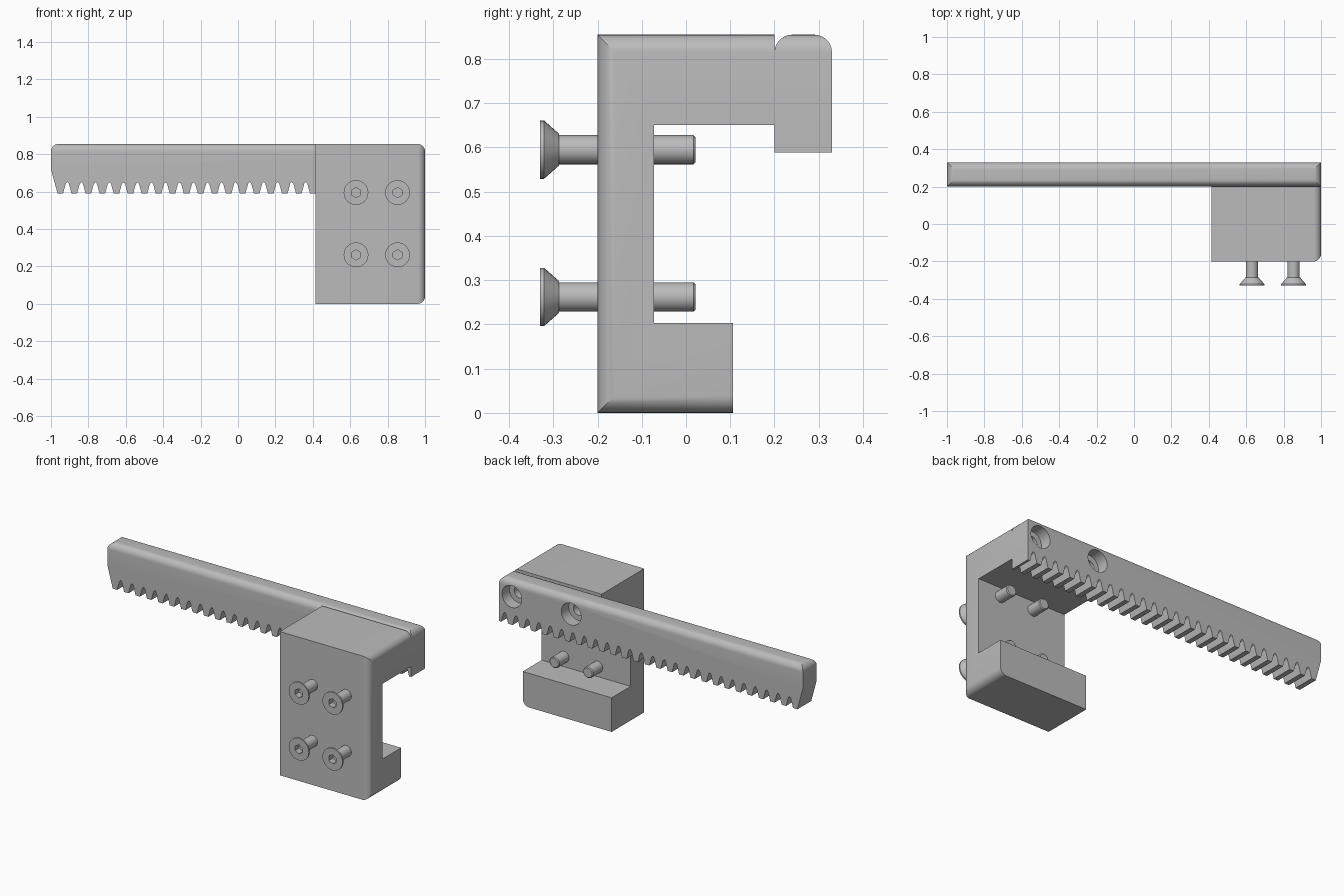
import bpy, bmesh, math
from mathutils import Vector

cube = bpy.data.objects.get("Cube")
if cube:
    bpy.data.objects.remove(cube, do_unlink=True)

grey = bpy.data.materials.new("plain_grey")
grey.use_nodes = True
COLOUR = (0.5, 0.5, 0.5, 1)
grey.diffuse_color = COLOUR
grey.node_tree.nodes["Principled BSDF"].inputs["Base Color"].default_value = COLOUR

TOP = 0.855
ARM_BACK = 0.2       # where the clamp meets the rack
BLOCK_LEFT = 0.415


def finish(name, bm):
    bmesh.ops.recalc_face_normals(bm, faces=bm.faces)
    mesh = bpy.data.meshes.new(name)
    bm.to_mesh(mesh)
    bm.free()
    mesh.materials.append(grey)
    obj = bpy.data.objects.new(name, mesh)
    bpy.context.collection.objects.link(obj)
    return obj


def extrude(name, points, direction, rounded):
    """Extrude a closed outline and round the edges chosen by a rule."""
    bm = bmesh.new()
    face = bm.faces.new([bm.verts.new(p) for p in points])
    result = bmesh.ops.extrude_face_region(bm, geom=[face])
    moved = [v for v in result["geom"] if isinstance(v, bmesh.types.BMVert)]
    bmesh.ops.translate(bm, verts=moved, vec=direction)
    bm.normal_update()
    edges = [e for e in bm.edges if all(rounded(v.co) for v in e.verts)]
    bmesh.ops.bevel(bm, geom=edges, offset=0.04, segments=7,
                    profile=0.5, affect='EDGES')
    return finish(name, bm)


def lathe(name, profile, centre, sides=32):
    """Solid of revolution about the y axis from (y, radius) pairs."""
    bm = bmesh.new()
    cx, cz = centre
    rings = []
    for y, r in profile:
        ring = []
        for i in range(sides):
            a = math.pi / 2 + math.tau * i / sides
            ring.append(bm.verts.new((cx + r * math.cos(a), y, cz + r * math.sin(a))))
        rings.append(ring)
    for a, b in zip(rings, rings[1:]):
        for i in range(sides):
            j = (i + 1) % sides
            bm.faces.new((a[i], a[j], b[j], b[i]))
    bm.faces.new(rings[0])
    bm.faces.new(rings[-1])
    return finish(name, bm)


def cut(obj, cutters):
    """Subtract cutters and keep the evaluated mesh."""
    for c in cutters:
        mod = obj.modifiers.new("cut", 'BOOLEAN')
        mod.operation = 'DIFFERENCE'
        mod.solver = 'EXACT'
        mod.object = c
    graph = bpy.context.evaluated_depsgraph_get()
    mesh = bpy.data.meshes.new_from_object(obj.evaluated_get(graph))
    obj.modifiers.clear()
    obj.data = mesh


def close(a, b):
    return abs(a - b) < 1e-4


# Toothed rack: outline in the xz plane, extruded backwards
PITCH, FIRST, TEETH = 0.075, -0.95, 27
TIP, ROOT = 0.589, 0.651
tooth = [(-0.0375, ROOT), (-0.029, 0.642), (-0.0145, TIP),
         (0.0145, TIP), (0.029, 0.642)]
outline = [(-1, TOP), (-1, 0.72)]
for k in range(TEETH):
    for dx, z in (tooth[2:] if k == 0 else tooth):
        x = FIRST + k * PITCH + dx
        if x < 0.999:
            outline.append((x, z))
outline += [(1, TIP), (1, TOP)]
rack = extrude("toothed_rack", [(x, ARM_BACK, z) for x, z in outline],
               Vector((0, 0.13, 0)),
               lambda p: close(p.z, TOP) and close(abs(p.x), 1))

# Clamp bracket: C-shaped outline in the yz plane, extruded along x
c_shape = [(-0.2, 0), (0.106, 0), (0.106, 0.203), (-0.072, 0.203),
           (-0.072, ROOT), (ARM_BACK, ROOT), (ARM_BACK, TOP), (-0.2, TOP)]
bracket = extrude("clamp_bracket", [(BLOCK_LEFT, y, z) for y, z in c_shape],
                  Vector((1 - BLOCK_LEFT, 0, 0)),
                  lambda p: close(p.x, 1) and (close(p.z, 0) or close(p.z, TOP)))

# Counterbored mounting holes running from the rack into the bracket
bores = [lathe("bore_cutter", [(0.0, 0.034), (0.26, 0.034), (0.26, 0.065), (0.4, 0.065)],
               (x, 0.757)) for x in (0.525, 0.915)]
cut(rack, bores)
cut(bracket, bores)

# Countersunk screws with hexagonal sockets
screw_profile = [(-0.33, 0.066), (-0.321, 0.066), (-0.287, 0.036), (-0.287, 0.033),
                 (0.017, 0.033), (0.022, 0.028)]
screws, sockets = [], []
for row, z in (("upper", 0.595), ("lower", 0.262)):
    for side, x in (("right", 0.631), ("left", 0.853)):
        screw = lathe(f"{row}_{side}_screw", screw_profile, (x, z))
        socket = lathe("socket_cutter", [(-0.4, 0.027), (-0.293, 0.027)], (x, z), 6)
        cut(screw, [socket])
        screws.append(screw)
        sockets.append(socket)

for helper in bores + sockets:
    bpy.data.objects.remove(helper, do_unlink=True)

# Smooth the curved surfaces, keep edges sharp
bpy.ops.object.select_all(action='DESELECT')
for obj in [rack, bracket] + screws:
    obj.select_set(True)
bpy.context.view_layer.objects.active = rack
bpy.ops.object.shade_smooth_by_angle(angle=math.radians(25))
